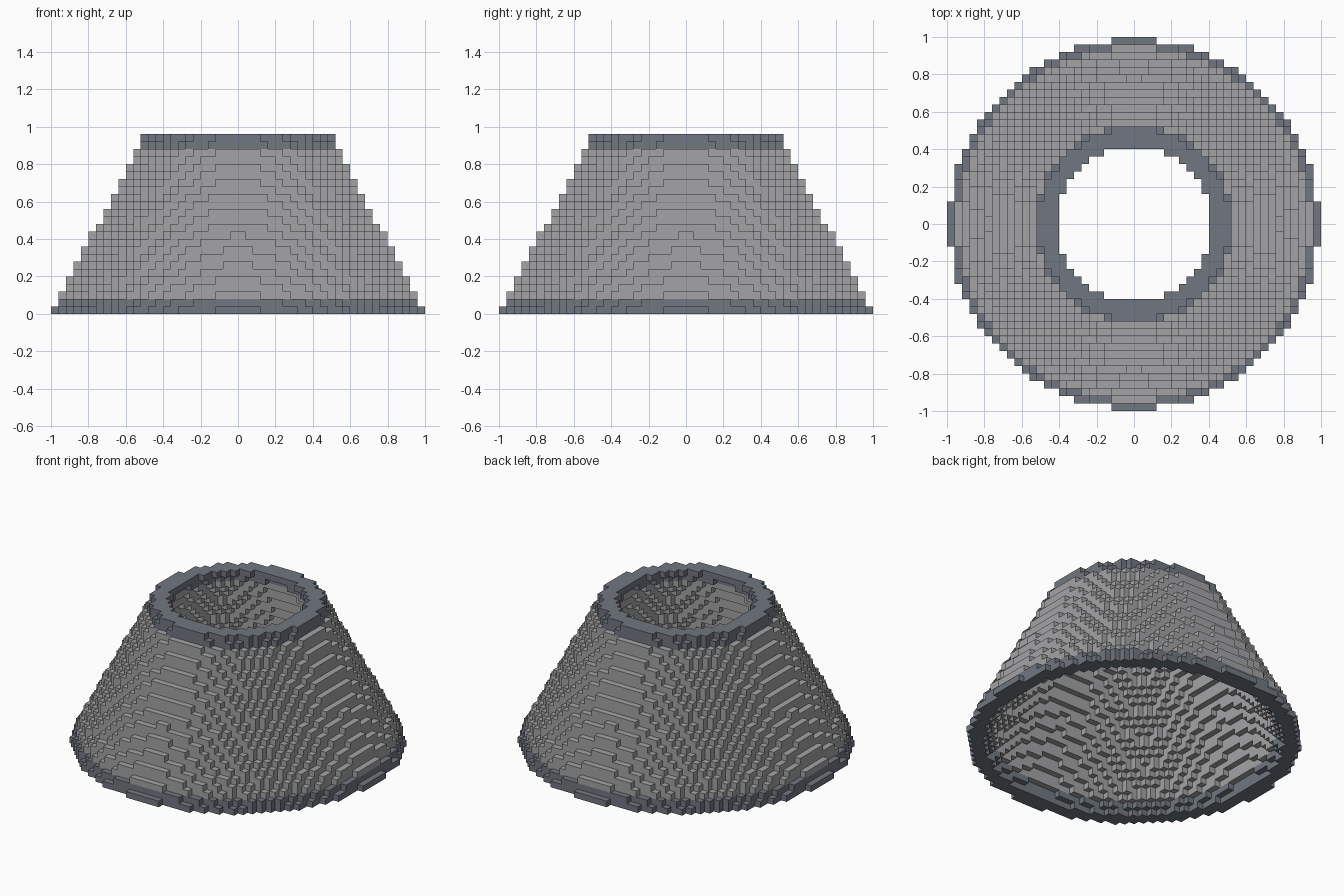
import bpy
import bmesh
from math import hypot
from mathutils import Vector

cube = bpy.data.objects.get("Cube")
if cube:
    bpy.data.objects.remove(cube, do_unlink=True)

SIZE = 0.04            # edge of one block
HALF, LAYERS = 25, 24  # blocks from axis to rim, and blocks in height
TOP_RADIUS = 12.5
WALL = 2.5


def material(name, colour):
    mat = bpy.data.materials.new(name)
    mat.use_nodes = True
    mat.diffuse_color = (*colour, 1)
    bsdf = mat.node_tree.nodes["Principled BSDF"]
    bsdf.inputs["Base Color"].default_value = (*colour, 1)
    bsdf.inputs["Roughness"].default_value = 0.8
    return mat


def filled(i, j, k):
    """True where a block lies in the hollow tapering wall."""
    if not 0 <= k < LAYERS:
        return False
    outer = HALF - (HALF - TOP_RADIUS) * (k + 0.5) / LAYERS
    return outer - WALL <= hypot(i + 0.5, j + 0.5) <= outer


def add_side(bm, cell, axis, sign):
    """Add one outward-facing square of a block."""
    normal = Vector((0, 0, 0))
    normal[axis] = sign
    u, v = Vector((0, 0, 0)), Vector((0, 0, 0))
    u[(axis + 1) % 3] = 0.5
    v[(axis + 2) % 3] = 0.5 * sign
    centre = Vector(cell) + Vector((0.5, 0.5, 0.5)) + normal * 0.5
    corners = (centre - u - v, centre + u - v, centre + u + v, centre - u + v)
    bm.faces.new([bm.verts.new(c * SIZE) for c in corners])


def block_ring(name, layers, mat):
    """Stack block rings, keeping only the exposed sides."""
    bm = bmesh.new()
    for k in layers:
        for i in range(-HALF, HALF):
            for j in range(-HALF, HALF):
                if not filled(i, j, k):
                    continue
                for axis in range(3):
                    for sign in (-1, 1):
                        near = [i, j, k]
                        near[axis] += sign
                        if not filled(*near):
                            add_side(bm, (i, j, k), axis, sign)
    bmesh.ops.remove_doubles(bm, verts=bm.verts, dist=SIZE / 100)
    mesh = bpy.data.meshes.new(name)
    bm.to_mesh(mesh)
    bm.free()
    mesh.materials.append(mat)
    obj = bpy.data.objects.new(name, mesh)
    bpy.context.collection.objects.link(obj)
    return obj


grey = material("light grey", (0.37, 0.37, 0.38))
slate = material("slate grey", (0.165, 0.185, 0.22))

# Dark rims at both ends with the light tapering wall between them
block_ring("base_rim", range(0, 2), slate)
block_ring("tapered_wall", range(2, LAYERS - 2), grey)
block_ring("top_rim", range(LAYERS - 2, LAYERS), slate)
